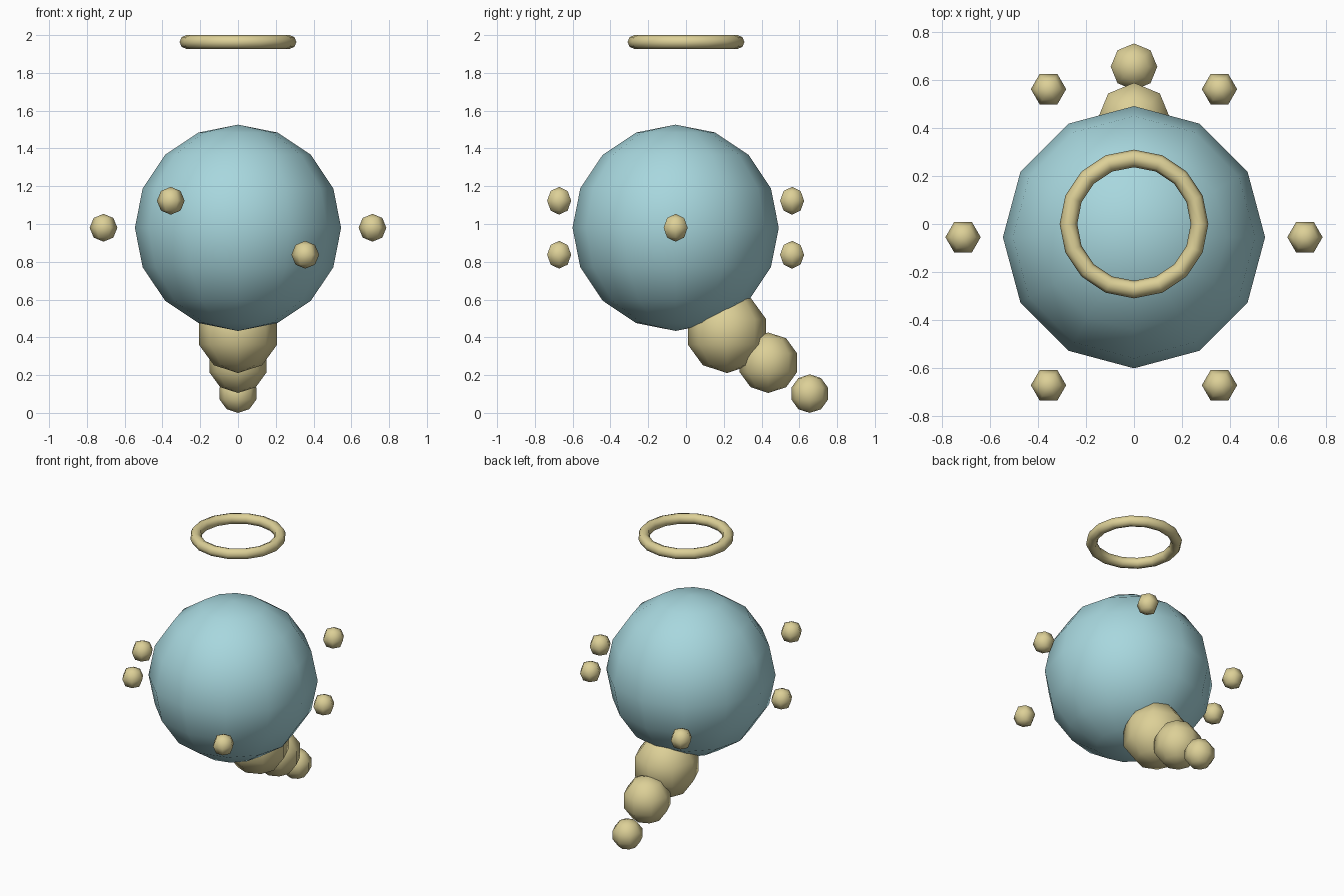
import bpy, math

if "Cube" in bpy.data.objects:
    bpy.data.objects.remove(bpy.data.objects["Cube"])

def material(name, rgb):
    m = bpy.data.materials.new(name)
    m.diffuse_color = (*rgb, 1)
    m.use_nodes = True
    m.node_tree.nodes["Principled BSDF"].inputs["Base Color"].default_value = m.diffuse_color
    return m

teal = material("pale_teal", (0.39, 0.68, 0.73))
sand = material("sand", (0.72, 0.63, 0.31))

def finish(name, mat):
    ob = bpy.context.object
    ob.name = name
    ob.data.materials.append(mat)
    bpy.ops.object.shade_smooth()
    return ob

def ball(name, radius, loc, segments, rings, mat):
    # first meridian points along y
    bpy.ops.mesh.primitive_uv_sphere_add(segments=segments, ring_count=rings, radius=radius,
                                         location=loc, rotation=(0, 0, math.pi / 2))
    return finish(name, mat)

CY, CZ = -0.055, 0.98

# Round body
ball("body", 0.546, (0, CY, CZ), 12, 8, teal)

# Tail of three shrinking balls, stepping back and down
for i in range(3):
    ball(f"tail_ball_{i + 1}", 0.218 - 0.058 * i,
         (0, 0.217 + 0.219 * i, 0.429 - 0.1635 * i), 8, 5, sand)

# Six small orbs circling the body
for i in range(6):
    a = i * math.pi / 3
    ball(f"orb_{i + 1}", 0.0735,
         (0.712 * math.cos(a), CY + 0.712 * math.sin(a), CZ + 0.165 * math.sin(2 * a)), 6, 4, sand)

# Floating halo ring
bpy.ops.mesh.primitive_torus_add(major_radius=0.273, minor_radius=0.0365, major_segments=16,
                                 minor_segments=8, location=(0, 0, 1.9635))
finish("halo", sand)
